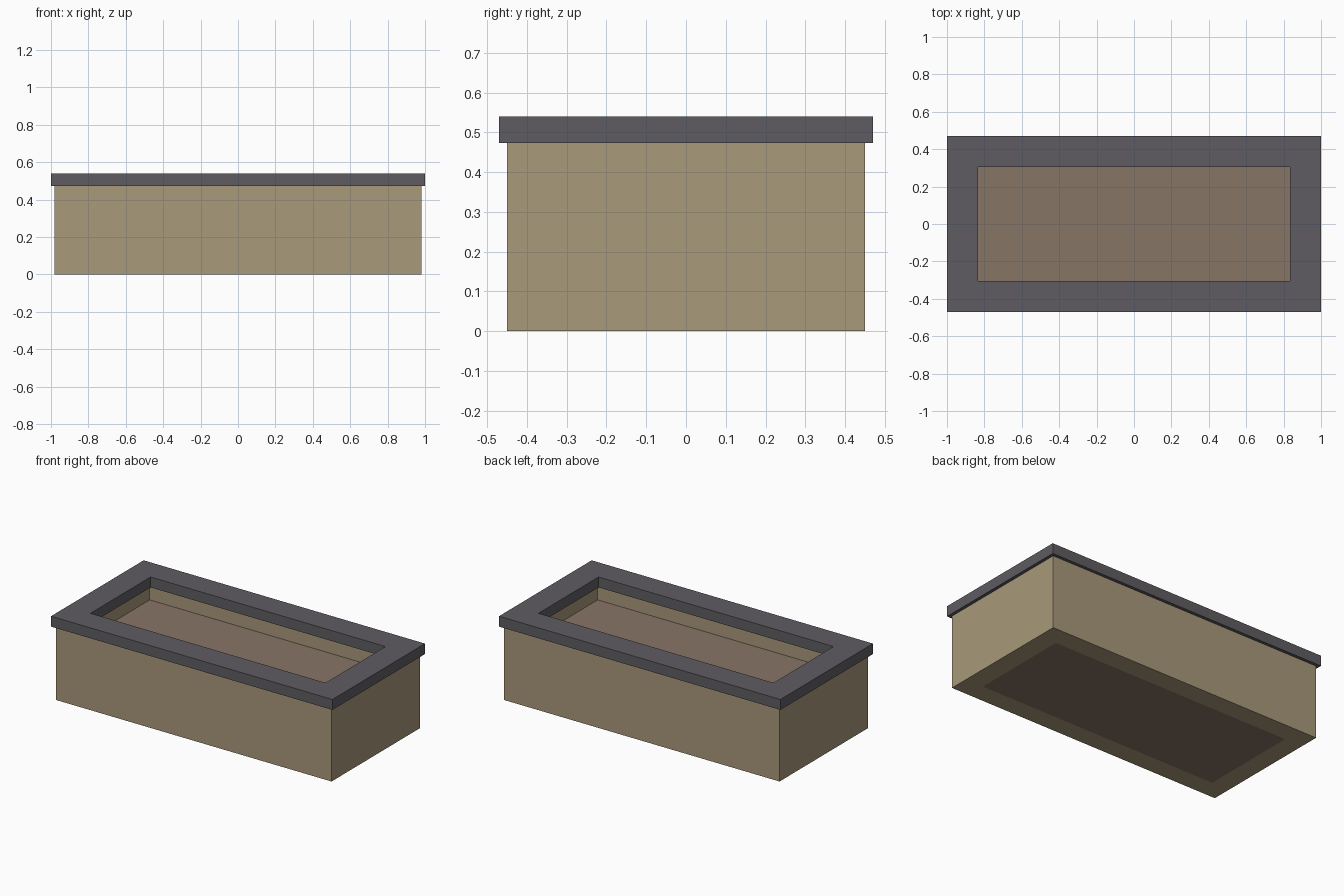
import bpy
import bmesh

cube = bpy.data.objects.get("Cube")
if cube:
    bpy.data.objects.remove(cube, do_unlink=True)


def make_material(name, rgb):
    mat = bpy.data.materials.new(name)
    mat.use_nodes = True
    colour = (*rgb, 1.0)
    mat.diffuse_color = colour
    bsdf = mat.node_tree.nodes["Principled BSDF"]
    bsdf.inputs["Base Color"].default_value = colour
    bsdf.inputs["Roughness"].default_value = 0.9
    return mat


def add_object(name, bm, mat):
    bmesh.ops.recalc_face_normals(bm, faces=bm.faces)
    mesh = bpy.data.meshes.new(name)
    bm.to_mesh(mesh)
    bm.free()
    mesh.materials.append(mat)
    obj = bpy.data.objects.new(name, mesh)
    bpy.context.collection.objects.link(obj)
    return obj


def rectangle(bm, x, y, z):
    """Four corner vertices of a centred rectangle with half sizes x and y."""
    return [bm.verts.new((sx * x, sy * y, z))
            for sx, sy in ((-1, -1), (1, -1), (1, 1), (-1, 1))]


def frame(name, x, y, width, bottom, top, mat):
    """Rectangular ring: four loops joined around its square section."""
    bm = bmesh.new()
    inner_x, inner_y = x - width, y - width
    loops = [rectangle(bm, x, y, bottom), rectangle(bm, x, y, top),
             rectangle(bm, inner_x, inner_y, top),
             rectangle(bm, inner_x, inner_y, bottom)]
    for i, a in enumerate(loops):
        b = loops[(i + 1) % 4]
        for j in range(4):
            k = (j + 1) % 4
            bm.faces.new((a[j], a[k], b[k], b[j]))
    return add_object(name, bm, mat)


def block(name, x, y, bottom, top, mat):
    """Closed box with half sizes x and y."""
    bm = bmesh.new()
    low, high = rectangle(bm, x, y, bottom), rectangle(bm, x, y, top)
    bm.faces.new(low)
    bm.faces.new(high)
    for j in range(4):
        k = (j + 1) % 4
        bm.faces.new((low[j], low[k], high[k], high[j]))
    return add_object(name, bm, mat)


stone = make_material("tan stone", (0.392, 0.319, 0.195))
slate = make_material("dark grey coping", (0.114, 0.107, 0.120))
earth = make_material("brown soil", (0.242, 0.178, 0.133))

# Planter walls, overhanging coping and the soil filling
frame("planter_walls", 0.98, 0.45, 0.125, 0.0, 0.473, stone)
frame("coping_rim", 1.0, 0.47, 0.165, 0.473, 0.54, slate)
block("soil_bed", 0.855, 0.325, 0.0, 0.38, earth)
